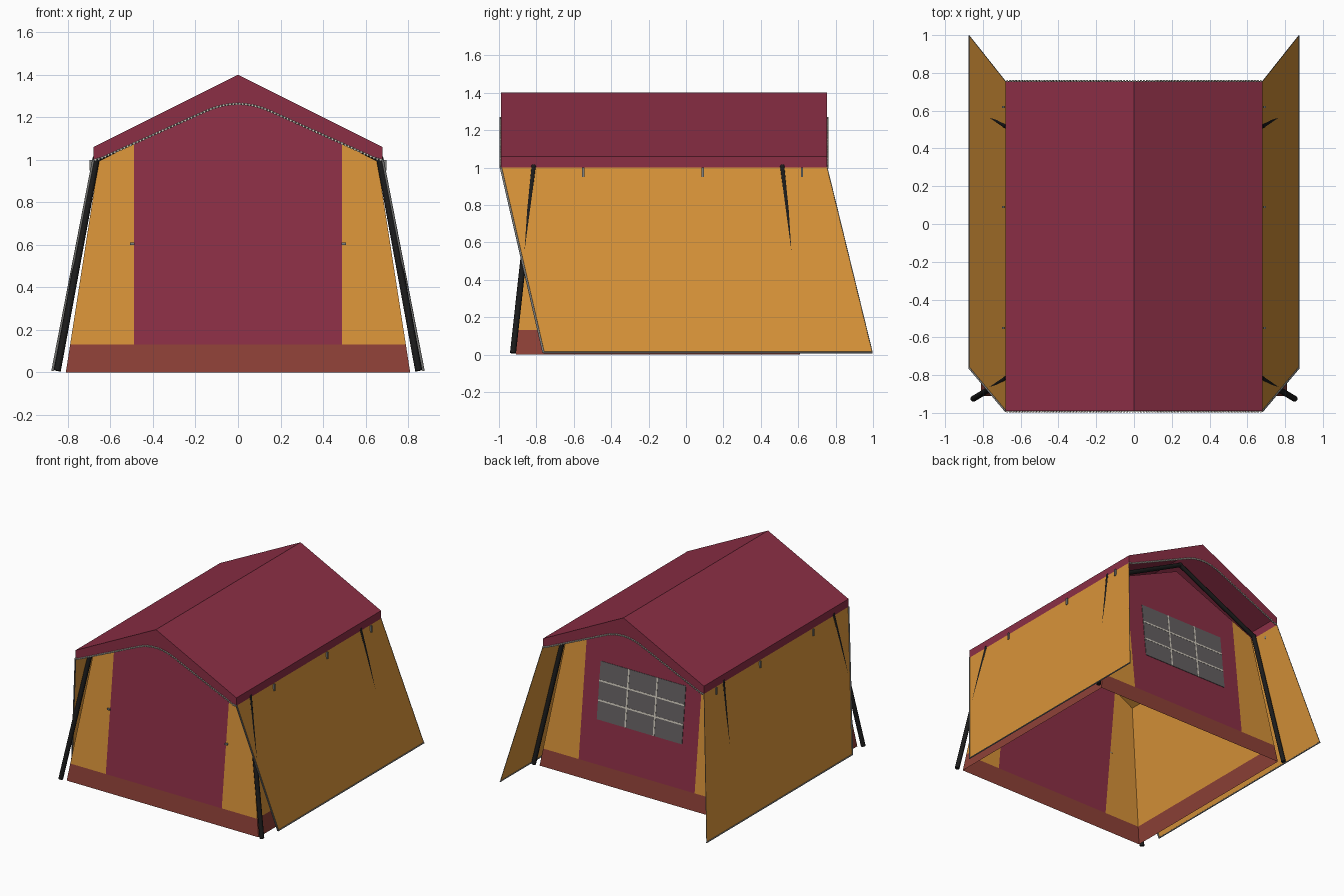
import bpy, bmesh
from mathutils import Vector, Matrix

cube = bpy.data.objects.get("Cube")
if cube:
    bpy.data.objects.remove(cube, do_unlink=True)


def material(name, rgb):
    m = bpy.data.materials.new(name)
    m.use_nodes = True
    m.diffuse_color = (*rgb, 1)
    bsdf = next(n for n in m.node_tree.nodes if n.type == 'BSDF_PRINCIPLED')
    bsdf.inputs["Base Color"].default_value = (*rgb, 1)
    bsdf.inputs["Roughness"].default_value = 0.8
    return m


RED = material("burgundy canvas", (0.26, 0.028, 0.06))
ORANGE = material("ochre canvas", (0.68, 0.29, 0.04))
BROWN = material("russet groundsheet", (0.27, 0.052, 0.038))
BLACK = material("black pole", (0.011, 0.011, 0.011))
GREY = material("grey trim", (0.22, 0.22, 0.21))
MESH = material("grey window", (0.13, 0.118, 0.122))
LIGHT = material("pale tape", (0.62, 0.58, 0.5))


def finish(name, bm, mats):
    me = bpy.data.meshes.new(name)
    bm.to_mesh(me)
    bm.free()
    for m in mats:
        me.materials.append(m)
    ob = bpy.data.objects.new(name, me)
    bpy.context.scene.collection.objects.link(ob)
    return ob


def sheet(name, panels):
    """Flat panels given as (material, corner points)."""
    bm = bmesh.new()
    mats = []
    for mat, pts in panels:
        if mat not in mats:
            mats.append(mat)
        f = bm.faces.new([bm.verts.new(p) for p in pts])
        f.material_index = mats.index(mat)
    bmesh.ops.remove_doubles(bm, verts=bm.verts, dist=0.0005)
    bmesh.ops.recalc_face_normals(bm, faces=bm.faces)
    return finish(name, bm, mats)


def add_box(bm, centre, size, rot=Matrix()):
    mat = Matrix.Translation(centre) @ rot @ Matrix.Diagonal((*size, 1))
    bmesh.ops.create_cube(bm, size=1, matrix=mat)


def rods(name, path, radius, mat, sides=10):
    """Round rods along a path, with a ball at each bend."""
    bm = bmesh.new()
    pts = [Vector(p) for p in path]
    for a, b in zip(pts, pts[1:]):
        turn = (b - a).to_track_quat('Z', 'Y').to_matrix().to_4x4()
        bmesh.ops.create_cone(bm, cap_ends=True, segments=sides, radius1=radius, radius2=radius,
                              depth=(b - a).length, matrix=Matrix.Translation((a + b) / 2) @ turn)
    for p in pts[1:-1]:
        bmesh.ops.create_uvsphere(bm, u_segments=sides, v_segments=6, radius=radius * 1.15,
                                  matrix=Matrix.Translation(p))
    for f in bm.faces:
        f.smooth = len(f.verts) <= 4
    return finish(name, bm, [mat])


# Fly sheet dimensions
FRONT, BACK = -0.99, 0.755
EAVE_X, EAVE_Z, SKIRT_Z, RIDGE_Z = 0.68, 1.06, 1.0, 1.4
ENDS = (("front", FRONT, -1), ("back", BACK, 1))
SIDES = (("left", 1), ("right", -1))


def arch(x):
    """Lower edge of the gable valance: straight sides, rounded top."""
    x, slope, w = abs(x), 0.45, 0.15
    if x >= w:
        return max(SKIRT_Z, SKIRT_Z + slope * (0.66 - x))
    return SKIRT_Z + slope * (0.66 - w) + slope * (w * w - x * x) / (2 * w)


def roof_z(x):
    return RIDGE_Z - (RIDGE_Z - EAVE_Z) * abs(x) / EAVE_X


# Fly roof with eave skirts
panels = []
for _, s in SIDES:
    e = s * EAVE_X
    panels.append((RED, [(0, FRONT, RIDGE_Z), (0, BACK, RIDGE_Z), (e, BACK, EAVE_Z), (e, FRONT, EAVE_Z)]))
    panels.append((RED, [(e, FRONT, EAVE_Z), (e, BACK, EAVE_Z), (e, BACK, SKIRT_Z), (e, FRONT, SKIRT_Z)]))
sheet("fly_roof", panels)

# Gable valances and the zip teeth along their arched edges
N = 34
xs = [-EAVE_X + 2 * EAVE_X * i / N for i in range(N + 1)]
for end, y, out in ENDS:
    sheet(end + "_gable_valance", [
        (RED, [(a, y, arch(a)), (b, y, arch(b)), (b, y, roof_z(b)), (a, y, roof_z(a))])
        for a, b in zip(xs, xs[1:])])
    rods(end + "_valance_edge", [(x, y, arch(x)) for x in xs], 0.0035, GREY, 6)
    bm = bmesh.new()
    for i in range(90):
        x = -0.67 + 1.34 * i / 89
        tilt = Vector((0.01, 0, arch(x + 0.005) - arch(x - 0.005))).to_track_quat('X', 'Z')
        add_box(bm, (x, y + out * 0.004, arch(x)), (0.008, 0.008, 0.012), tilt.to_matrix().to_4x4())
    finish(end + "_zip_teeth", bm, [LIGHT])

# Sloping side flaps with edge trim and toggles
LOW_X, LOW_Z, LOW_FRONT, LOW_BACK = 0.872, 0.01, -0.762, 0.997
for side, s in SIDES:
    tf, tb = (s * EAVE_X, FRONT, SKIRT_Z), (s * EAVE_X, BACK, SKIRT_Z)
    lf, lb = (s * LOW_X, LOW_FRONT, LOW_Z), (s * LOW_X, LOW_BACK, LOW_Z)
    sheet(side + "_flap", [(ORANGE, [tf, tb, lb, lf])])
    rods(side + "_flap_front_zip", [tf, lf], 0.006, GREY, 6)
    rods(side + "_flap_hem", [lf, lb], 0.005, GREY, 6)
    rods(side + "_flap_back_edge", [lb, tb], 0.002, GREY, 6)
    bm = bmesh.new()
    for y in (-0.55, 0.09, 0.62):
        add_box(bm, (s * 0.692, y, 0.975), (0.012, 0.012, 0.05))
    finish(side + "_toggles", bm, [GREY])

# Pole frames: one bent arch near each end
MID = -0.15
for end, _, out in ENDS:
    foot, knee, peak = MID + out * 0.775, MID + out * 0.665, MID + out * 0.655
    rods(end + "_pole_arch",
         [(0.85, foot, 0.008), (0.667, knee, 1.005), (0, peak, 1.345),
          (-0.667, knee, 1.005), (-0.85, foot, 0.008)], 0.0165, BLACK)

# Inner tent: open underneath, all walls leaning inwards
BAND, DOOR, TOP, PEAK = 0.13, 0.49, 1.0, 1.31


def wall_y(out, z):
    return MID + out * (0.76 - 0.11 * z)


def wall_x(z):
    return 0.81 - 0.155 * z


for end, _, out in ENDS:
    def pt(x, z):
        return (x, wall_y(out, z), z)
    top = TOP + (PEAK - TOP) * (1 - DOOR / wall_x(TOP))
    b, w = wall_x(BAND), wall_x(TOP)
    panels = [
        (BROWN, [pt(-wall_x(0), 0), pt(wall_x(0), 0), pt(b, BAND), pt(-b, BAND)]),
        (RED, [pt(-DOOR, BAND), pt(DOOR, BAND), pt(DOOR, top), pt(0, PEAK), pt(-DOOR, top)])]
    for _, s in SIDES:
        panels.append((ORANGE, [pt(s * DOOR, BAND), pt(s * b, BAND), pt(s * w, TOP), pt(s * DOOR, top)]))
    sheet("inner_" + end + "_wall", panels)

for side, s in SIDES:
    def row(z, x):
        return [(s * x, wall_y(-1, z), z), (s * x, wall_y(1, z), z)]
    rows = [row(z, wall_x(z)) for z in (0, BAND, TOP)] + [row(PEAK, 0)]
    sheet("inner_" + side + "_wall_and_ceiling", [
        (m, lo + hi[::-1]) for m, lo, hi in zip((BROWN, ORANGE, ORANGE), rows, rows[1:])])

# Back window with a grid of tapes
WIN_X, WIN_LOW, WIN_HIGH = 0.36, 0.455, 0.885
lean = Vector((0, -0.11, 1)).to_track_quat('Z', 'Y').to_matrix().to_4x4()
lean = Matrix.Rotation(Vector((0, 1)).angle_signed(Vector((0.11, 1))), 4, 'X')
if (lean @ Vector((0, 0, 1))).y > 0:
    lean = lean.inverted()
mid_z, height = (WIN_LOW + WIN_HIGH) / 2, WIN_HIGH - WIN_LOW


def on_back(x, z):
    return (x, wall_y(1, z), z)


bm = bmesh.new()
add_box(bm, on_back(0, mid_z), (2 * WIN_X, 0.007, height), lean)
finish("back_window", bm, [MESH])
bm = bmesh.new()
for k in (-1, 1):
    add_box(bm, on_back(k * WIN_X / 3, mid_z), (0.012, 0.0095, height), lean)
    add_box(bm, on_back(0, mid_z + k * height / 6), (2 * WIN_X, 0.0095, 0.012), lean)
finish("window_tapes", bm, [LIGHT])

# Door zip pulls
bm = bmesh.new()
for _, s in SIDES:
    add_box(bm, (s * 0.497, wall_y(-1, 0.605) - 0.006, 0.605), (0.022, 0.012, 0.012))
finish("door_zip_pulls", bm, [GREY])
